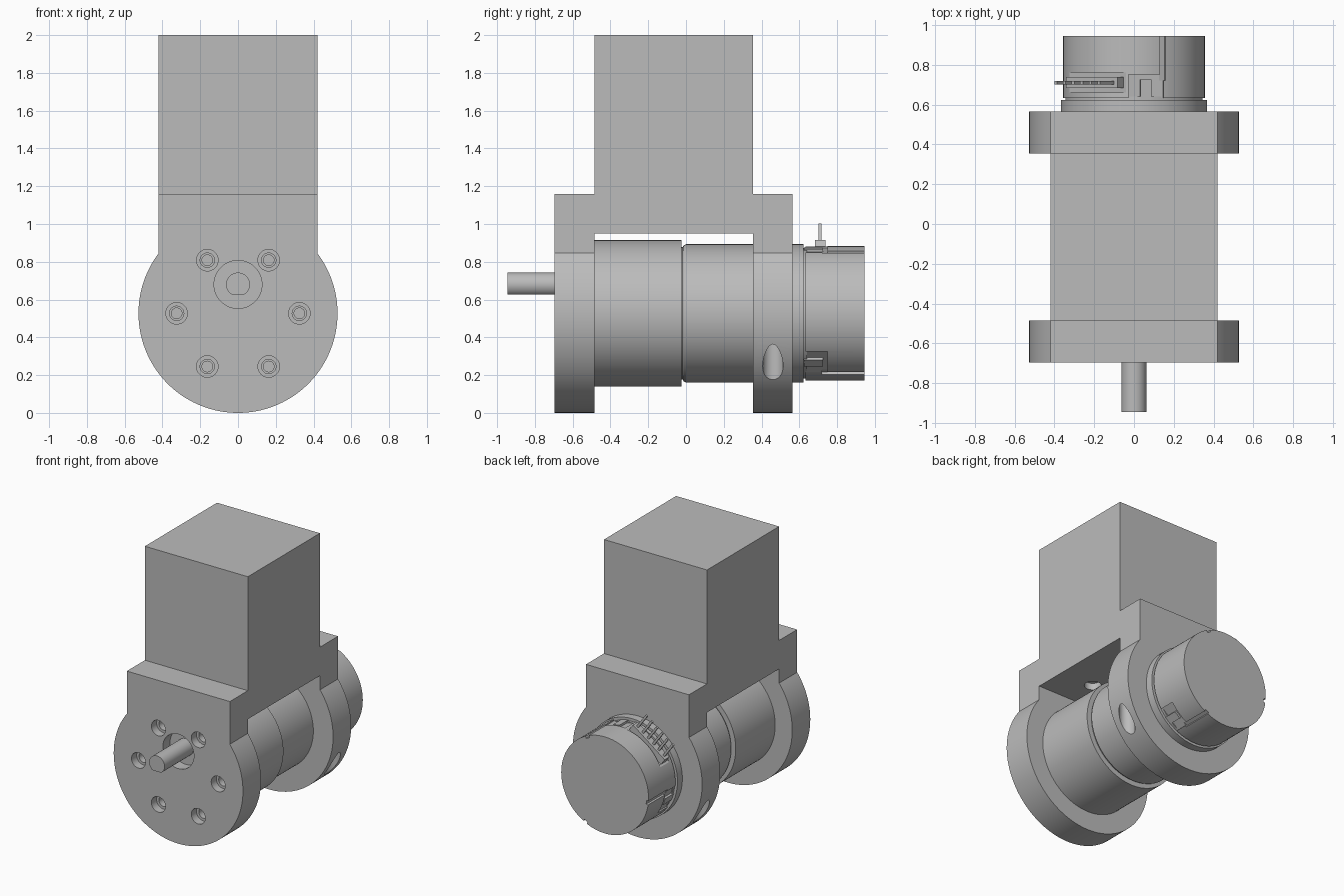
import bpy, bmesh, math
from mathutils import Matrix, Vector

cube = bpy.data.objects.get("Cube")
if cube:
    bpy.data.objects.remove(cube, do_unlink=True)

grey = bpy.data.materials.new("plain grey")
grey.use_nodes = True
tone = (0.5, 0.5, 0.5, 1)
grey.diffuse_color = tone
grey.node_tree.nodes["Principled BSDF"].inputs["Base Color"].default_value = tone

AXIS = 0.527          # height of the motor axis
HALF = 0.42           # half width of the block
FRONT, BACK = -0.485, 0.355
THICK = 0.21


def finish(name, bm):
    bmesh.ops.recalc_face_normals(bm, faces=bm.faces)
    mesh = bpy.data.meshes.new(name)
    bm.to_mesh(mesh)
    bm.free()
    obj = bpy.data.objects.new(name, mesh)
    bpy.context.collection.objects.link(obj)
    mesh.materials.append(grey)
    return obj


def extrude_y(name, outline, y0, y1):
    """Prism along y from an (x, z) outline."""
    bm = bmesh.new()
    face = bm.faces.new([bm.verts.new((x, y0, z)) for x, z in outline])
    new = bmesh.ops.extrude_face_region(bm, geom=[face])["geom"]
    verts = [v for v in new if isinstance(v, bmesh.types.BMVert)]
    bmesh.ops.translate(bm, vec=(0, y1 - y0, 0), verts=verts)
    return finish(name, bm)


def lathe(name, profile, x=0, z=AXIS, sides=96):
    """Solid turned about a y axis from (radius, y) steps."""
    bm = bmesh.new()
    rings = []
    for r, y in profile:
        rings.append([bm.verts.new((x + r * math.cos(a), y, z + r * math.sin(a)))
                      for a in (2 * math.pi * i / sides for i in range(sides))])
    for low, high in zip(rings, rings[1:]):
        for i in range(sides):
            j = (i + 1) % sides
            bm.faces.new((low[i], low[j], high[j], high[i]))
    bm.faces.new(rings[0])
    bm.faces.new(rings[-1])
    return finish(name, bm)


def upright(name, x, y, r, z0, z1):
    bm = bmesh.new()
    bmesh.ops.create_cone(bm, cap_ends=True, segments=40, radius1=r, radius2=r,
                          depth=z1 - z0, matrix=Matrix.Translation((x, y, (z0 + z1) / 2)))
    return finish(name, bm)


def radial_box(name, angle, radius, size, y, side=0):
    """Box turned about the motor axis; size is tangent, y, radial."""
    bm = bmesh.new()
    bmesh.ops.create_cube(bm, size=1)
    bmesh.ops.scale(bm, vec=size, verts=bm.verts)
    place = (Matrix.Translation((0, y, AXIS)) @ Matrix.Rotation(math.radians(angle), 4, "Y")
             @ Matrix.Translation((side, 0, radius)))
    bmesh.ops.transform(bm, matrix=place, verts=bm.verts)
    return finish(name, bm)


def cut(obj, cutters):
    bpy.context.view_layer.objects.active = obj
    for c in cutters:
        mod = obj.modifiers.new("cut", "BOOLEAN")
        mod.operation = "DIFFERENCE"
        mod.solver = "EXACT"
        mod.object = c
        bpy.ops.object.modifier_apply(modifier=mod.name)
        bpy.data.objects.remove(c, do_unlink=True)


# Flange outline: round below, square shoulders above
R = 0.527
lift = math.acos(HALF / R)
sweep = math.pi + 2 * lift
arc = [lift - sweep * i / 96 for i in range(97)]
outline = [(R * math.cos(a), AXIS + R * math.sin(a)) for a in arc]
outline += [(-HALF, 1.16), (HALF, 1.16)]
front_flange = extrude_y("front_flange", outline, FRONT - THICK, FRONT)
rear_flange = extrude_y("rear_flange", outline, BACK, BACK + THICK)

# Tower joining both flanges
tower = extrude_y("tower_block", [(-HALF, 0.95), (HALF, 0.95), (HALF, 2), (-HALF, 2)], FRONT, BACK)
cut(tower, [upright("hole", x, y, r, 0.9, top)
            for x in (-0.15, 0.15) for y in (-0.25, 0.12)
            for r, top in ((0.057, 1.0), (0.033, 1.1))])

# Front flange: shaft opening and six counterbored screw holes
face_y = FRONT - THICK
SHAFT_Z = 0.68
holes = [lathe("hole", [(0.127, face_y - 0.1), (0.127, FRONT + 0.1)], 0, SHAFT_Z, 64)]
for i in range(6):
    a = math.pi * i / 3
    holes.append(lathe("hole", [(0.057, face_y - 0.05), (0.057, face_y + 0.06), (0.038, face_y + 0.06),
                                (0.038, face_y + 0.12), (0.028, face_y + 0.12), (0.028, face_y + 0.18)],
                       0.325 * math.cos(a), AXIS + 0.325 * math.sin(a), 40))
cut(front_flange, holes)

# Rear flange: upright clamp holes in the lower sides
cut(rear_flange, [upright("hole", s * 0.447, 0.46, 0.054, -0.1, 0.5) for s in (-1, 1)])

# Gear case, its boss and the flatted shaft
lathe("gear_case", [(0.388, FRONT), (0.388, -0.025)])
lathe("shaft_boss", [(0.127, FRONT - 0.126), (0.127, FRONT)], 0, SHAFT_Z, 64)
flat = math.radians(34)
turn = 2 * math.pi - 2 * flat
shaft_outline = [(0.063 * math.sin(a), SHAFT_Z - 0.063 * math.cos(a))
                 for a in (flat + turn * i / 40 for i in range(41))]
extrude_y("output_shaft", shaft_outline, -0.945, FRONT - 0.1)

# Motor can with a rounded front lip, and the encoder base ring
lathe("motor_can", [(0.35, -0.025), (0.35, -0.018), (0.36, -0.012), (0.366, 0), (0.366, 0.56)])
lathe("encoder_base", [(0.366, 0.56), (0.366, 0.622), (0.345, 0.622), (0.345, 0.64)])

# Encoder cap with three clip slots and a connector window
cap = lathe("encoder_cap", [(0.356, 0.632), (0.356, 0.945)])
CLIPS = (10, 139, 250)
PLUG = -36
slots = [radial_box("slot", a, 0.37, (0.18, 0.14, 0.07), 0.68) for a in CLIPS]
slots += [radial_box("slot", a + 14, 0.37, (0.03, 0.3, 0.06), 0.87) for a in CLIPS]
slots.append(radial_box("slot", PLUG, 0.38, (0.36, 0.1, 0.14), 0.71))
cut(cap, slots)
for i, a in enumerate(CLIPS):
    radial_box(f"clip_tab_{i + 1}", a, 0.335, (0.055, 0.1, 0.03), 0.675)

# Connector strip with six pins
radial_box("pin_strip", PLUG, 0.335, (0.32, 0.055, 0.055), 0.71)
for i in range(6):
    radial_box(f"pin_{i + 1}", PLUG, 0.4, (0.016, 0.016, 0.17), 0.71, (i - 2.5) * 0.053)

# Smooth round sides, sharp rims
for obj in bpy.context.scene.objects:
    obj.select_set(obj.type == "MESH")
bpy.context.view_layer.objects.active = tower
bpy.ops.object.shade_smooth_by_angle(angle=math.radians(25))
